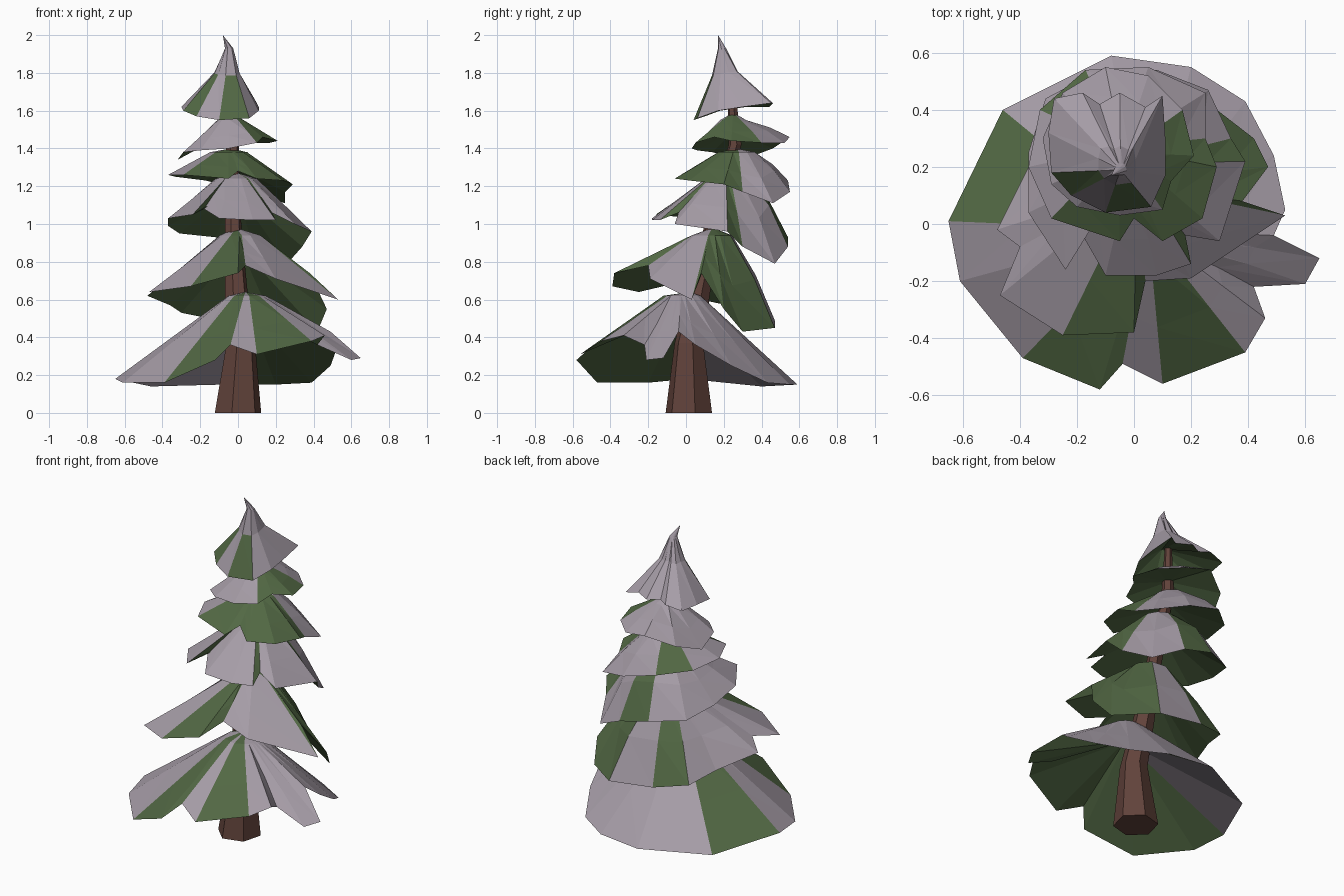
import bpy, bmesh, math
from mathutils import Vector


def material(name, rgb):
    m = bpy.data.materials.new(name)
    m.diffuse_color = (*rgb, 1)
    return m


SNOW = material("snow", (0.38, 0.335, 0.385))
GREEN = material("needles", (0.085, 0.14, 0.058))
BARK = material("bark", (0.12, 0.055, 0.043))


def finish(bm, name, mats):
    bmesh.ops.recalc_face_normals(bm, faces=bm.faces)
    me = bpy.data.meshes.new(name)
    bm.to_mesh(me)
    bm.free()
    for m in mats:
        me.materials.append(m)
    ob = bpy.data.objects.new(name, me)
    bpy.context.collection.objects.link(ob)


def branch_tier(name, rim, pattern, centre, radius, apex, hollow=0.06, under=(),
                t=0.55, lift=0.0, back_lift=0.0, snowy_top=False):
    """Ragged skirt: apex, collar ring, middle ring, jagged rim, green underside.
    pattern has one letter per rim segment: S snow, G green."""
    bm = bmesh.new()
    c = Vector(centre)
    outer, mid, inner = [], [], []
    for p in rim:
        d = Vector((p[0] - c.x, p[1] - c.y, 0)).normalized()
        q = c + d * radius
        m = q.lerp(Vector(p), t)
        m.z += lift + back_lift * max(0, d.y)
        outer.append(bm.verts.new(p))
        mid.append(bm.verts.new(m))
        inner.append(bm.verts.new(q))
    top = bm.verts.new(apex)
    low = bm.verts.new(c - Vector((0, 0, hollow)))
    n = len(rim)
    for i in range(n):
        j = (i + 1) % n
        green = int(pattern[i] == "G")
        for a, b in ((outer, mid), (mid, inner)):
            col = 0 if snowy_top and a is mid else green
            bm.faces.new((a[i], a[j], b[i])).material_index = col
            bm.faces.new((b[i], a[j], b[j])).material_index = col
        bm.faces.new((inner[i], inner[j], top)).material_index = 0 if snowy_top else green
        bm.faces.new((outer[j], outer[i], low)).material_index = 0 if i in under else 1
    finish(bm, name, (SNOW, GREEN))


# Leaning six-sided trunk
bm = bmesh.new()
rings = []
for x, y, z, r in ((0, 0.015, 0, 0.127), (0.015, 0.015, 0.37, 0.078),
                   (-0.01, 0.07, 0.65, 0.062), (-0.025, 0.135, 0.97, 0.045),
                   (-0.03, 0.26, 1.42, 0.035), (-0.05, 0.24, 1.72, 0.02)):
    rings.append([bm.verts.new((x + r * math.cos((k + 0.5) * math.pi / 3 - 0.26),
                                y + r * math.sin((k + 0.5) * math.pi / 3 - 0.26), z))
                  for k in range(6)])
for a, b in zip(rings, rings[1:]):
    for k in range(6):
        bm.faces.new((a[k], a[(k + 1) % 6], b[(k + 1) % 6], b[k]))
bm.faces.new(rings[0][::-1])
bm.faces.new(rings[-1])
finish(bm, "trunk", (BARK,))

# Branch tiers; each rim runs from the left, round the front, to the back
branch_tier("branches_1", [
    (-.65, .01, .18), (-.61, -.20, .16), (-.39, -.47, .16), (-.12, -.58, .28),
    (-.04, -.49, .36), (.10, -.56, .31), (.39, -.45, .38), (.46, -.33, .41),
    (.42, -.22, .36), (.60, -.21, .28), (.65, -.12, .29), (.49, -.04, .43),
    (.53, .05, .36), (.49, .24, .25), (.39, .43, .16), (.20, .55, .15),
    (-.08, .59, .15), (-.46, .40, .14)],
    "SSGGSGSSSSSSSSSSSG", (.05, -.02, .62), .10, (.04, .02, .64), .08, (16, 17))

branch_tier("branches_2", [
    (-.48, -.02, .62), (-.40, -.08, .68), (-.47, -.25, .64), (-.25, -.39, .67),
    (.00, -.38, .74), (.04, -.20, .78), (.20, -.19, .71), (.53, .03, .60),
    (.38, .08, .74), (.47, .20, .55), (.42, .30, .43), (.20, .47, .45),
    (-.10, .47, .49), (-.30, .40, .53), (-.36, .22, .57)],
    "SSSGGSSGGGGSGSS", (.01, .14, .94), .11, (-.01, .14, .98), back_lift=.04)

branch_tier("branches_3", [
    (-.37, .04, 1.03), (-.24, -.16, 1.05), (-.18, -.04, 1.08), (-.10, -.18, 1.03),
    (.08, -.18, 1.02), (.20, -.14, 1.02), (.18, -.04, 1.06), (.30, -.06, 1.0),
    (.39, .22, .96), (.34, .30, .88), (.26, .47, .79), (.08, .54, .88),
    (-.12, .54, .93), (-.31, .44, .95), (-.37, .25, .99)],
    "SGSSSGSSGSSGSSS", (-.01, .21, 1.24), .11, (.0, .21, 1.27), back_lift=.06)

branch_tier("branches_4", [
    (-.37, .20, 1.26), (-.29, .02, 1.26), (-.05, -.06, 1.24), (.00, .02, 1.28),
    (.10, -.06, 1.24), (.24, .02, 1.23), (.29, .20, 1.21), (.25, .30, 1.17),
    (.25, .46, 1.11), (.05, .55, 1.17), (-.17, .54, 1.23), (-.33, .40, 1.25)],
    "SGGGGGGSSSGS", (-.05, .27, 1.38), .10, (-.04, .27, 1.40), back_lift=.02)

branch_tier("branches_5", [
    (-.32, .30, 1.34), (-.29, .14, 1.38), (-.20, .06, 1.39), (-.05, .03, 1.40),
    (.10, .05, 1.43), (.13, .15, 1.46), (.21, .24, 1.44), (.17, .40, 1.43),
    (.05, .52, 1.43), (-.10, .55, 1.46), (-.25, .46, 1.40)],
    "SSSSGGGSSSS", (-.04, .25, 1.55), .07, (-.04, .25, 1.59), back_lift=.01)

# Pinched, curled treetop
branch_tier("treetop", [
    (-.30, .32, 1.62), (-.29, .18, 1.60), (-.22, .10, 1.57), (-.10, .04, 1.55),
    (.06, .06, 1.56), (.11, .17, 1.60), (.11, .30, 1.62), (.10, .45, 1.64),
    (.04, .41, 1.64), (-.05, .46, 1.64), (-.12, .42, 1.64), (-.18, .46, 1.64),
    (-.28, .44, 1.62)],
    "SGSGSSSSSSSSS", (-.047, .19, 1.93), .022, (-.08, .17, 2.0), .2,
    t=.25, lift=-.05, snowy_top=True)
